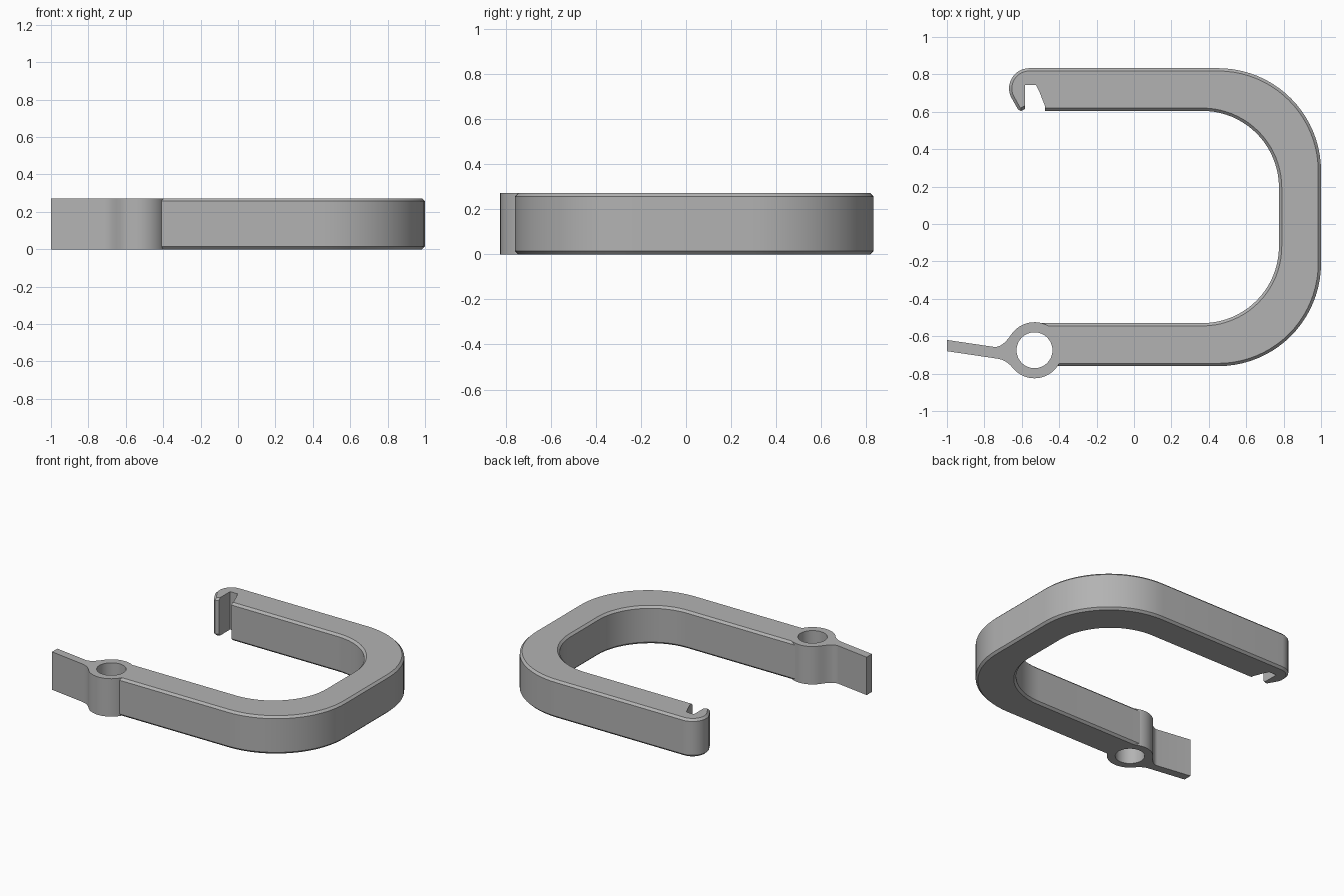
import bpy
import bmesh
from math import radians, cos, sin

HEIGHT = 0.272
CHAMFER = 0.015

old = bpy.data.objects.get("Cube")
if old:
    bpy.data.objects.remove(old, do_unlink=True)

grey = bpy.data.materials.new("plain grey")
grey.use_nodes = True
grey.diffuse_color = (0.45, 0.45, 0.45, 1)
grey.node_tree.nodes["Principled BSDF"].inputs["Base Color"].default_value = (0.45, 0.45, 0.45, 1)


def arc(cx, cy, r, start, end, steps=20):
    angles = [radians(start + (end - start) * i / steps) for i in range(steps + 1)]
    return [(cx + r * cos(a), cy + r * sin(a)) for a in angles]


def fillet(a, b, c, steps=8):
    ts = [i / steps for i in range(steps + 1)]
    return [tuple((1 - t) ** 2 * p + 2 * t * (1 - t) * q + t * t * s
                  for p, q, s in zip(a, b, c)) for t in ts]


def prism(name, loops, chamfered=()):
    """Extrude an outline (further loops are holes); chamfer the rims of the given runs."""
    bm = bmesh.new()
    rims = []
    for z in (0, HEIGHT):
        rings = [[bm.verts.new((x, y, z)) for x, y in loop] for loop in loops]
        rims.append(rings)
        if len(loops) == 1:
            bm.faces.new(rings[0])
        else:
            edges = [bm.edges.new((r[i - 1], r[i])) for r in rings for i in range(len(r))]
            bmesh.ops.triangle_fill(bm, edges=edges, use_beauty=True, normal=(0, 0, 1))
    for low, high in zip(*rims):
        for i in range(len(low)):
            bm.faces.new((low[i - 1], low[i], high[i], high[i - 1]))
    bmesh.ops.recalc_face_normals(bm, faces=bm.faces[:])
    picked = []
    for rings in rims:
        for first, last in chamfered:
            run = rings[0][first:last]
            picked += [bm.edges.get(pair) for pair in zip(run, run[1:])]
    if picked:
        bmesh.ops.bevel(bm, geom=picked, offset=CHAMFER, segments=1,
                        affect='EDGES', clamp_overlap=False)
    mesh = bpy.data.meshes.new(name)
    bm.to_mesh(mesh)
    bm.free()
    mesh.materials.append(grey)
    obj = bpy.data.objects.new(name, mesh)
    bpy.context.collection.objects.link(obj)
    bpy.ops.object.select_all(action='DESELECT')
    obj.select_set(True)
    bpy.context.view_layer.objects.active = obj
    bpy.ops.object.shade_smooth_by_angle(angle=radians(25))
    return obj


# U-shaped body with the hooked tip; its lower end tucks into the collar
outer = [(-0.583, 0.615), (-0.604, 0.604), (-0.62, 0.612)]
outer += arc(-0.56, 0.725, 0.108, 205, 90, 14)
outer += arc(0.45, 0.283, 0.55, 90, 0)
outer += arc(0.45, -0.21, 0.55, 0, -90)
outer += [(-0.42, -0.76)]
socket = [(-0.43, -0.6)]
inner = [(-0.50, -0.53)]
inner += arc(0.365, -0.12, 0.41, -90, 0)
inner += arc(0.365, 0.195, 0.41, 0, 90)
inner += [(-0.476, 0.605)]
notch = [(-0.476, 0.631), (-0.505, 0.705), (-0.524, 0.743), (-0.583, 0.743)]
start = len(outer) + len(socket)
prism("hooked_body", [outer + socket + inner + notch],
      [(0, len(outer)), (start, start + len(inner))])

# Collar with a through hole and a flexible strap
cx, cy = -0.532, -0.675
rim = arc(cx, cy, 0.15, -140, 145, 40)
upper = fillet(rim[-1], (-0.706, -0.664), (-0.75, -0.657))
lower = fillet((-0.73, -0.72), (-0.682, -0.727), rim[0])
strap = [(-1.0, -0.62), (-1.0, -0.68)]
hole = arc(cx, cy, 0.096, 0, 360, 40)[:-1]
prism("collar_and_strap", [rim + upper[1:] + strap + lower[:-1], hole])
